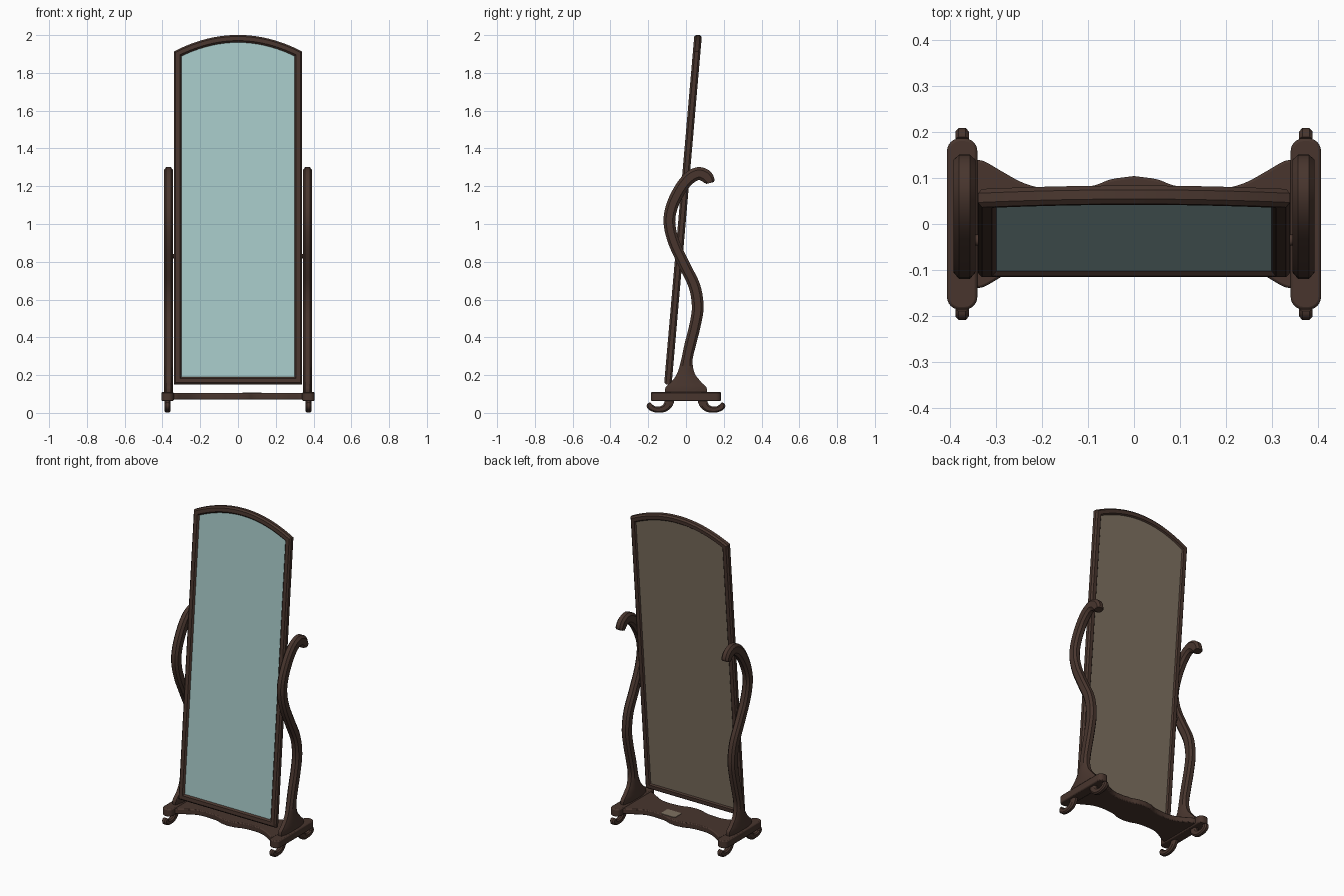
import bpy, bmesh, math
from mathutils import Vector

cube = bpy.data.objects.get("Cube")
if cube:
    bpy.data.objects.remove(cube, do_unlink=True)


def material(name, rgb):
    m = bpy.data.materials.new(name)
    m.use_nodes = True
    m.diffuse_color = (*rgb, 1)
    bsdf = next(n for n in m.node_tree.nodes if n.type == 'BSDF_PRINCIPLED')
    bsdf.inputs["Base Color"].default_value = (*rgb, 1)
    return m


WOOD = material("dark wood", (0.065, 0.036, 0.027))
GLASS = material("mirror glass", (0.38, 0.58, 0.57))
BACKING = material("backing board", (0.21, 0.165, 0.118))

# Chamfered bar section: in-plane offset, depth offset
SECTION = [(1, .5), (.55, 1), (-.55, 1), (-1, .5),
           (-1, -.5), (-.55, -1), (.55, -1), (1, -.5)]


def finish(name, bm, mat, bevel=0):
    bmesh.ops.recalc_face_normals(bm, faces=bm.faces)
    mesh = bpy.data.meshes.new(name)
    bm.to_mesh(mesh)
    bm.free()
    mesh.materials.append(mat)
    ob = bpy.data.objects.new(name, mesh)
    bpy.context.collection.objects.link(ob)
    if bevel:
        mod = ob.modifiers.new("soft edges", 'BEVEL')
        mod.width, mod.segments = bevel, 2
        mod.limit_method, mod.angle_limit = 'ANGLE', math.radians(50)
    bpy.ops.object.select_all(action='DESELECT')
    ob.select_set(True)
    bpy.context.view_layer.objects.active = ob
    bpy.ops.object.shade_smooth_by_angle(angle=math.radians(35))
    return ob


def spline(pts, steps=5):
    """Catmull-Rom curve through (a, b, half width) points."""
    p = [Vector(q) for q in pts]
    p = [2 * p[0] - p[1]] + p + [2 * p[-1] - p[-2]]
    out = []
    for i in range(1, len(p) - 2):
        a, b, c, d = p[i - 1:i + 3]
        for k in range(steps):
            t = k / steps
            out.append(.5 * (2 * b + (c - a) * t + (2 * a - 5 * b + 4 * c - d) * t ** 2
                             + (3 * b - a - 3 * c + d) * t ** 3))
    return out + [p[-2]]


def sweep(name, path, depth, place, closed=False):
    """Mitred bar along a planar path; place maps (a, b, depth) to space."""
    bm, rings, n = bmesh.new(), [], len(path)
    for i, p in enumerate(path):
        before = path[i - 1] if closed or i else None
        after = path[(i + 1) % n] if closed or i < n - 1 else None
        d1 = (p - before).xy.normalized() if before else (after - p).xy.normalized()
        d2 = (after - p).xy.normalized() if after else d1
        t = (d1 + d2).normalized()
        side = Vector((-t.y, t.x)) * (p.z / max(t.dot(d1), .4))
        rings.append([bm.verts.new(place(p.x + side.x * u, p.y + side.y * u, v * depth))
                      for u, v in SECTION])
    for i in range(n if closed else n - 1):
        r, s = rings[i], rings[(i + 1) % n]
        for k in range(len(r)):
            j = (k + 1) % len(r)
            bm.faces.new((r[k], r[j], s[j], s[k]))
    if not closed:
        bm.faces.new(rings[0])
        bm.faces.new(rings[-1])
    return finish(name, bm, WOOD)


def slab(name, outline, lo, hi, place, mat, bevel=0):
    bm = bmesh.new()
    a = [bm.verts.new(place(x, y, lo)) for x, y in outline]
    b = [bm.verts.new(place(x, y, hi)) for x, y in outline]
    bm.faces.new(a)
    bm.faces.new(b)
    for i in range(len(a)):
        j = (i + 1) % len(a)
        bm.faces.new((a[i], a[j], b[j], b[i]))
    return finish(name, bm, mat, bevel)


def upright(a, b, d):
    return (a, d, b)


def flat(a, b, d):
    return (a, b, d)


# Tilted mirror: arched frame, glass and backing board
def arched(half, bottom, shoulder, rise, n=24):
    pts = [(-half, bottom), (half, bottom)]
    for i in range(n + 1):
        x = half * (1 - 2 * i / n)
        pts.append((x, shoulder + rise * (1 - (x / half) ** 2)))
    return pts


outline = arched(.319, .02, 1.757, .08)
mirror = [
    sweep("mirror_frame", [Vector((x, z, .02)) for x, z in outline], .02, upright, True),
    slab("mirror_glass", outline, -.010, -.004, upright, GLASS),
    slab("mirror_backing", outline, .006, .012, upright, BACKING),
]
for ob in mirror:
    ob.location = (0, -.096, .15)
    ob.rotation_euler.x = math.radians(-4.95)

# Side stands: curved post, foot rail, scroll feet, pivot
POST = spline([(0, .10, .11), (0, .135, .108), (0, .165, .078), (0, .21, .046),
               (.005, .28, .030), (.022, .36, .030), (.047, .46, .030), (.062, .56, .031),
               (.045, .67, .031), (-.01, .785, .030), (-.065, .905, .030),
               (-.088, 1.01, .031), (-.072, 1.10, .032), (-.027, 1.19, .033),
               (.02, 1.245, .034), (.065, 1.267, .034), (.102, 1.256, .034),
               (.122, 1.232, .030), (.127, 1.217, .020)])
FOOT = spline([(.085, .085, .026), (.092, .05, .024), (.115, .024, .019),
               (.15, .017, .016), (.178, .024, .016), (.19, .037, .018),
               (.181, .047, .012)])


def rail_outline(half_w, half_l, r):
    pts = []
    for k, (sx, sy) in enumerate([(1, 1), (-1, 1), (-1, -1), (1, -1)]):
        for i in range(7):
            ang = math.pi / 2 * (k + i / 6)
            pts.append((sx * (half_w - r) + r * math.cos(ang),
                        sy * (half_l - r) + r * math.sin(ang)))
    return pts


for s, label in ((1, "left"), (-1, "right")):
    def standing(a, b, d, s=s):
        return (s * .368 + d, a, b)

    sweep(label + "_post", POST, .024, standing)
    rail = slab(label + "_foot_rail", rail_outline(.033, .186, .028), .063, .11,
                flat, WOOD, .006)
    rail.location.x = s * .373
    for f, end in ((1, "back"), (-1, "front")):
        sweep(f"{label}_{end}_foot", [Vector((f * p.x, p.y, p.z)) for p in FOOT], .015,
              lambda a, b, d, s=s: (s * .373 + d, a, b))
    peg = slab(label + "_pivot", rail_outline(.012, .012, .011), s * .325, s * .36,
               lambda a, b, d: (d, a, b), WOOD)
    peg.location = (0, -.035, .83)

# Scalloped stretcher shelf between the stands
edge = [(p.x, p.y) for p in spline([
    (.35, .14, 0), (.325, .136, 0), (.29, .116, 0), (.24, .089, 0), (.19, .077, 0),
    (.13, .078, 0), (.085, .084, 0), (.05, .097, 0), (0, .104, 0)], 4)]
back = edge + [(-x, y) for x, y in reversed(edge[:-1])]
slab("stretcher_shelf", back + [(x, -y) for x, y in reversed(back)], .07, .104,
     flat, WOOD, .006)

# Small pale plate set on the shelf
plate = slab("shelf_plate", rail_outline(.05, .035, .008), .103, .107, flat, BACKING)
plate.location = (.075, .04, 0)
